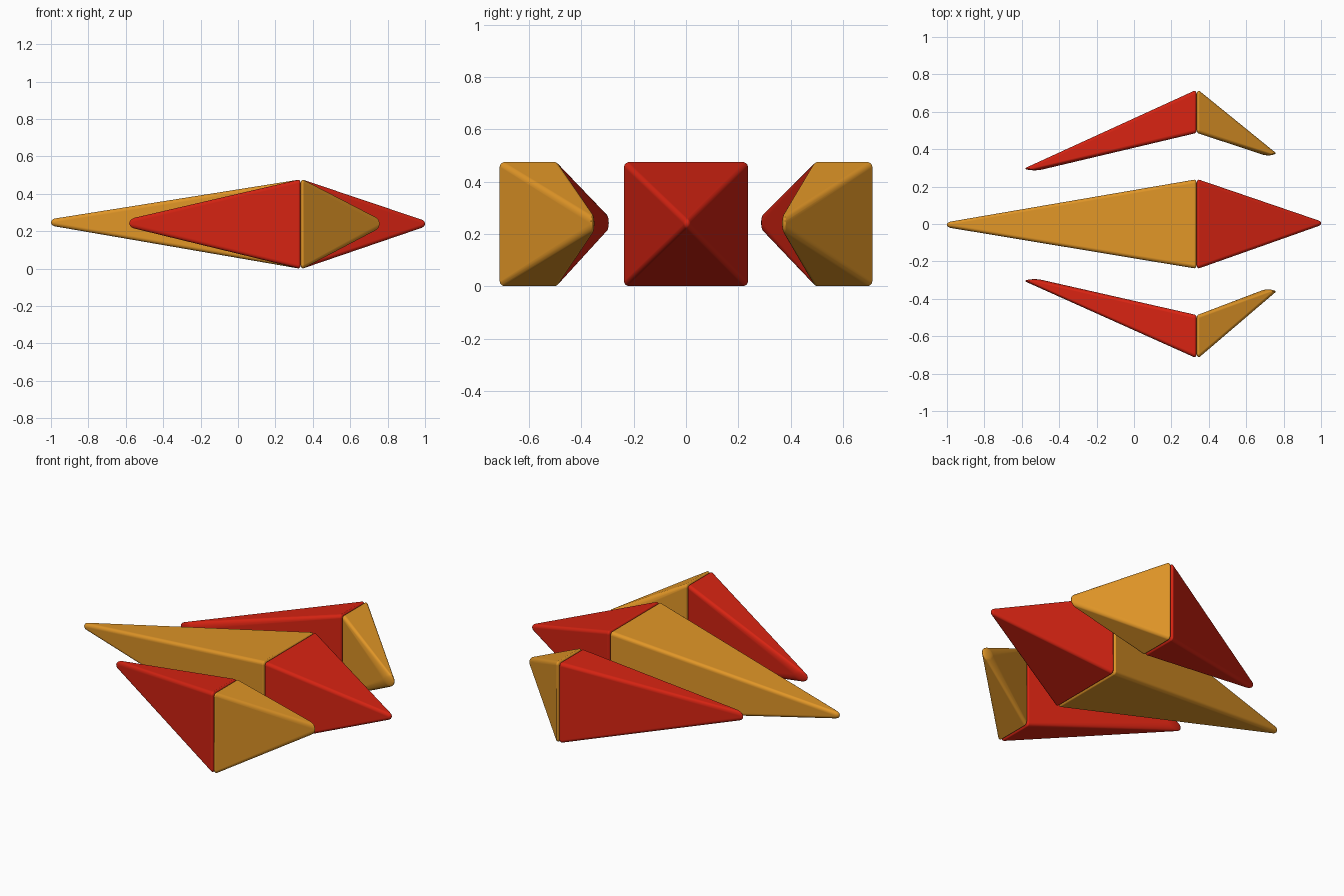
import bpy, bmesh, math
from mathutils import Vector

if "Cube" in bpy.data.objects:
    bpy.data.objects.remove(bpy.data.objects["Cube"])


def material(name, rgb):
    m = bpy.data.materials.new(name)
    m.diffuse_color = (*rgb, 1)
    m.use_nodes = True
    m.node_tree.nodes["Principled BSDF"].inputs["Base Color"].default_value = m.diffuse_color
    return m


ORANGE = material("amber orange", (0.74, 0.30, 0.02))
RED = material("bright red", (0.68, 0.017, 0.006))
SEAM, MID, HALF = 0.335, 0.238, 0.237   # joint plane x, centre height, half height


def spike(name, mat, y0, y1, tip, tip_radii):
    """Soft-edged pyramid: hull of four rounded base corners and a rounded tip."""
    bm = bmesh.new()
    side = 1 if tip[0] > SEAM else -1
    r = Vector((0.012, 0.02, 0.02))
    blobs = [(Vector((SEAM + side * r.x, y, z)), r)
             for y in (y0 + r.y, y1 - r.y)
             for z in (MID - HALF + r.z, MID + HALF - r.z)]
    t = Vector(tip_radii)
    blobs.append((Vector(tip) - Vector((side * t.x, 0, 0)), t))
    for centre, radii in blobs:
        ball = bmesh.ops.create_icosphere(bm, subdivisions=3, radius=1)["verts"]
        for v in ball:
            v.co = centre + v.co * radii
    bmesh.ops.delete(bm, geom=bm.faces[:], context='FACES_ONLY')
    bmesh.ops.delete(bm, geom=bm.edges[:], context='EDGES_FACES') if bm.edges else None
    points = [v.co.copy() for v in bm.verts]
    if not points:                       # rebuild loose points if edges took them away
        points = [c + Vector((math.cos(a) * math.cos(b) * s.x,
                              math.sin(a) * math.cos(b) * s.y, math.sin(b) * s.z))
                  for c, s in blobs
                  for a in [i * math.pi / 8 for i in range(16)]
                  for b in [j * math.pi / 8 for j in range(-4, 5)]]
    bm.free()

    bm = bmesh.new()
    for p in points:
        bm.verts.new(p)
    bmesh.ops.remove_doubles(bm, verts=bm.verts[:], dist=1e-5)
    bmesh.ops.convex_hull(bm, input=bm.verts[:])
    bmesh.ops.delete(bm, geom=[v for v in bm.verts if not v.link_faces], context='VERTS')
    bmesh.ops.recalc_face_normals(bm, faces=bm.faces[:])
    me = bpy.data.meshes.new(name)
    bm.to_mesh(me)
    bm.free()
    me.materials.append(mat)
    ob = bpy.data.objects.new(name, me)
    bpy.context.collection.objects.link(ob)
    bpy.ops.object.select_all(action='DESELECT')
    ob.select_set(True)
    bpy.context.view_layer.objects.active = ob
    bpy.ops.object.shade_smooth_by_angle(angle=math.radians(35))
    wn = ob.modifiers.new("flat panels", 'WEIGHTED_NORMAL')
    wn.keep_sharp = True
    wn.weight = 100


# Central body: long tail and short nose
spike("body_tail", ORANGE, -0.237, 0.237, (-1, -0.004, 0.247), (0.03, 0.018, 0.022))
spike("body_nose", RED, -0.237, 0.237, (1, 0.004, 0.24), (0.03, 0.018, 0.024))

# Side pods, bent inwards at both ends
for label, s, tail_y, nose_y in (("left", 1, 0.297, 0.379), ("right", -1, -0.305, -0.362)):
    y0, y1 = sorted((s * 0.484, s * 0.712))
    spike(label + "_pod_tail", RED, y0, y1, (-0.582, tail_y, 0.243), (0.05, 0.010, 0.032))
    spike(label + "_pod_nose", ORANGE, y0, y1, (0.757, nose_y, 0.24), (0.04, 0.012, 0.04))
